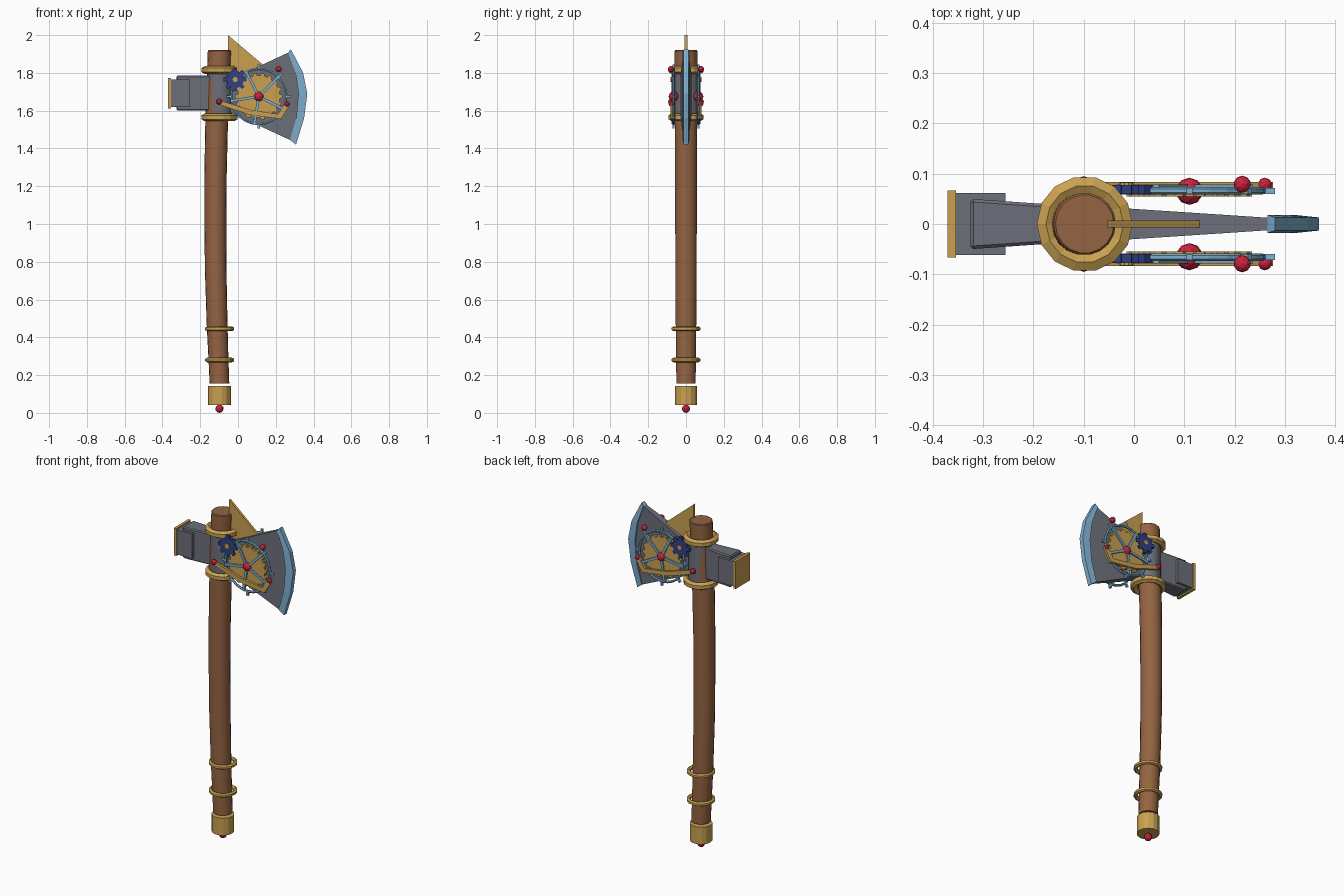
import bpy, bmesh
from math import sin, cos, pi, radians
from mathutils import Vector

if "Cube" in bpy.data.objects:
    bpy.data.objects.remove(bpy.data.objects["Cube"])


def srgb(r, g, b):
    return tuple((c / 12.92 if c <= 0.04 else ((c + 0.055) / 1.055) ** 2.4) for c in (r, g, b)) + (1,)


def material(name, *rgb):
    m = bpy.data.materials.new(name)
    m.diffuse_color = srgb(*rgb)
    m.use_nodes = True
    m.node_tree.nodes["Principled BSDF"].inputs["Base Color"].default_value = m.diffuse_color
    return m


WOOD = material("brown wood", .58, .39, .26)
GOLD = material("gold", .79, .63, .32)
IRON = material("grey iron", .43, .44, .48)
STEEL = material("blue steel", .50, .69, .82)
NAVY = material("navy", .19, .25, .52)
RED = material("red gem", .80, .14, .25)


def finish(name, bm, mat, smooth=False):
    bmesh.ops.recalc_face_normals(bm, faces=bm.faces)
    me = bpy.data.meshes.new(name)
    bm.to_mesh(me)
    bm.free()
    me.materials.append(mat)
    ob = bpy.data.objects.new(name, me)
    bpy.context.collection.objects.link(ob)
    if smooth:
        bpy.ops.object.select_all(action='DESELECT')
        ob.select_set(True)
        bpy.context.view_layer.objects.active = ob
        bpy.ops.object.shade_smooth_by_angle(angle=radians(35))
    return ob


def loft(name, loops, mat, smooth=False, closed=False):
    """Skin a series of equal point loops; cap the ends or join them up."""
    bm = bmesh.new()
    rows = [[bm.verts.new(p) for p in loop] for loop in loops]
    n = len(rows[0])
    pairs = list(zip(rows, rows[1:])) + ([(rows[-1], rows[0])] if closed else [])
    for a, b in pairs:
        for i in range(n):
            j = (i + 1) % n
            bm.faces.new((a[i], a[j], b[j], b[i]))
    if not closed:
        bm.faces.new(rows[0])
        bm.faces.new(rows[-1])
    return finish(name, bm, mat, smooth)


def plate(name, pts, y0, y1, mat):
    """Flat outline in x, z given a thickness in y."""
    return loft(name, [[(x, y, z) for x, z in pts] for y in (y0, y1)], mat)


def circle(r, n, cx=0, cz=0):
    return [(cx + r * cos(2 * pi * i / n), cz + r * sin(2 * pi * i / n)) for i in range(n)]


def column(name, stations, n, mat, smooth=False):
    """Round upright from (x, z, radius) stations."""
    return loft(name, [[(x, y, z) for x, y in circle(r, n, cx)] for cx, z, r in stations], mat, smooth)


def torus(name, center, major, minor, n, m, mat, upright=False):
    cx, cy, cz = center
    loops = []
    for i in range(n):
        a = 2 * pi * i / n
        row = []
        for j in range(m):
            b = 2 * pi * (j + .5) / m
            u, v, w = (major + minor * cos(b)) * cos(a), (major + minor * cos(b)) * sin(a), minor * sin(b)
            row.append((cx + u, cy + w, cz + v) if upright else (cx + u, cy + v, cz + w))
        loops.append(row)
    return loft(name, loops, mat, closed=True)


def gem(name, x, y, z, r):
    bm = bmesh.new()
    bmesh.ops.create_icosphere(bm, subdivisions=2, radius=r)
    bmesh.ops.translate(bm, verts=bm.verts, vec=(x, y, z))
    return finish(name, bm, RED)


def block(name, x0, x1, half_y0, half_y1, z0, z1, mat, bevel=0):
    ob = loft(name, [[(x, -h, z0), (x, h, z0), (x, h, z1), (x, -h, z1)]
                     for x, h in ((x0, half_y0), (x1, half_y1))], mat)
    if bevel:
        mod = ob.modifiers.new("bevel", 'BEVEL')
        mod.width, mod.segments = bevel, 1
    return ob


def gear(name, cx, cz, inner, outer, teeth, y0, y1, mat):
    pts = []
    for i in range(teeth):
        for k, r in ((-.3, inner), (-.2, outer), (.2, outer), (.3, inner)):
            a = 2 * pi * (i + k) / teeth
            pts.append((cx + r * cos(a), cz + r * sin(a)))
    return plate(name, pts, y0, y1, mat)


def bar(name, a, b, half, y0, y1, mat):
    a, b = Vector(a), Vector(b)
    d = (b - a).normalized()
    s = Vector((-d.y, d.x)) * half
    return plate(name, [a + s, b + s, b - s, a - s], y0, y1, mat)


# Wooden shaft with a gentle bow, its collar and end cap
column("shaft", [(-.098, .155, .052), (-.104, .3, .053), (-.11, .45, .055), (-.118, .75, .057),
                 (-.12, 1.0, .058), (-.119, 1.25, .059), (-.114, 1.5, .06), (-.105, 1.75, .061),
                 (-.098, 1.915, .062), (-.098, 1.92, .058)], 18, WOOD, True)
column("head_collar", [(-.097, 1.57, .066), (-.097, 1.82, .066)], 16, IRON, True)
column("end_cap", [(-.098, .042, .061), (-.098, .143, .061)], 14, GOLD)
gem("end_gem", -.098, 0, .022, .022)

# Gold rings
for z, label in ((1.815, "upper"), (1.565, "lower")):
    torus(label + "_head_ring", (-.098, 0, z), .077, .021, 14, 6, GOLD)
for z, label in ((.445, "upper"), (.28, "lower")):
    torus(label + "_grip_ring", (-.097, 0, z), .066, .012, 16, 6, GOLD)

# Hammer at the back of the head
block("hammer_neck", -.325, -.08, .05, .033, 1.6, 1.785, IRON, .006)
block("hammer_block", -.358, -.255, .062, .062, 1.62, 1.765, IRON)
block("hammer_face", -.37, -.354, .067, .067, 1.612, 1.773, GOLD)

# Blade: tapered iron cheek and blunt steel edge
inner = [(.265, 1.907), (.305, 1.80), (.32, 1.69), (.308, 1.56), (.275, 1.445)]
outer = [(.28, 1.925), (.345, 1.80), (.367, 1.69), (.35, 1.56), (.307, 1.42)]
cheek = [(-.06, 1.60)] + [(-.06, 1.755)] + inner


def half_thick(x):
    return .032 - (x + .03) * .066


loft("blade_cheek", [[(x, s * half_thick(x), z) for x, z in cheek] for s in (-1, 1)], IRON)
loft("blade_edge", [[(p[0], -.018, p[1]), (p[0], .018, p[1]), (q[0], .013, q[1]), (q[0], -.013, q[1])]
                    for p, q in zip(inner, outer)], STEEL)

# Gold fin on top
plate("top_fin", [(-.053, 2.0), (.13, 1.845), (.10, 1.80), (-.053, 1.74)], -.007, .007, GOLD)

# Clockwork on both cheeks
GX, GZ = .11, 1.675
for s, side in ((-1, "front"), (1, "back")):
    def tag(part):
        return side + "_" + part

    gear(tag("large_gear"), GX, GZ, .112, .125, 18, s * .055, s * .070, GOLD)
    torus(tag("wheel_rim"), (GX, s * .066, GZ), .146, .007, 24, 6, STEEL, True)
    for i in range(8):
        a = pi / 4 * i
        d = Vector((cos(a), sin(a)))
        c = Vector((GX, GZ))
        bar(tag("wheel_peg_%d" % i), c + d * .146, c + d * .17, .006, s * .06, s * .072, STEEL)
    for i in range(5):
        a = radians(45 + 72 * i)
        d = Vector((cos(a), sin(a)))
        bar(tag("wheel_spoke_%d" % i), c, c + d * .146, .007, s * .064, s * .078, STEEL)
    gem(tag("wheel_gem"), GX, s * .065, GZ, .027)

    gear(tag("small_gear"), -.015, 1.765, .046, .062, 8, s * .06, s * .077, NAVY)
    plate(tag("small_gear_hub"), circle(.014, 10, -.015, 1.765), s * .06, s * .082, GOLD)

    # Bent lever with a gem at each end
    plate(tag("lever"), [(-.103, 1.657), (-.098, 1.632), (.06, 1.578), (.228, 1.556), (.276, 1.632),
                         (.252, 1.645), (.212, 1.582), (.066, 1.604)], s * .07, s * .083, GOLD)
    gem(tag("lever_gem_inner"), -.1, s * .079, 1.648, .016)
    gem(tag("lever_gem_outer"), .26, s * .078, 1.635, .014)
    gem(tag("blade_gem"), .215, s * .079, 1.82, .017)
